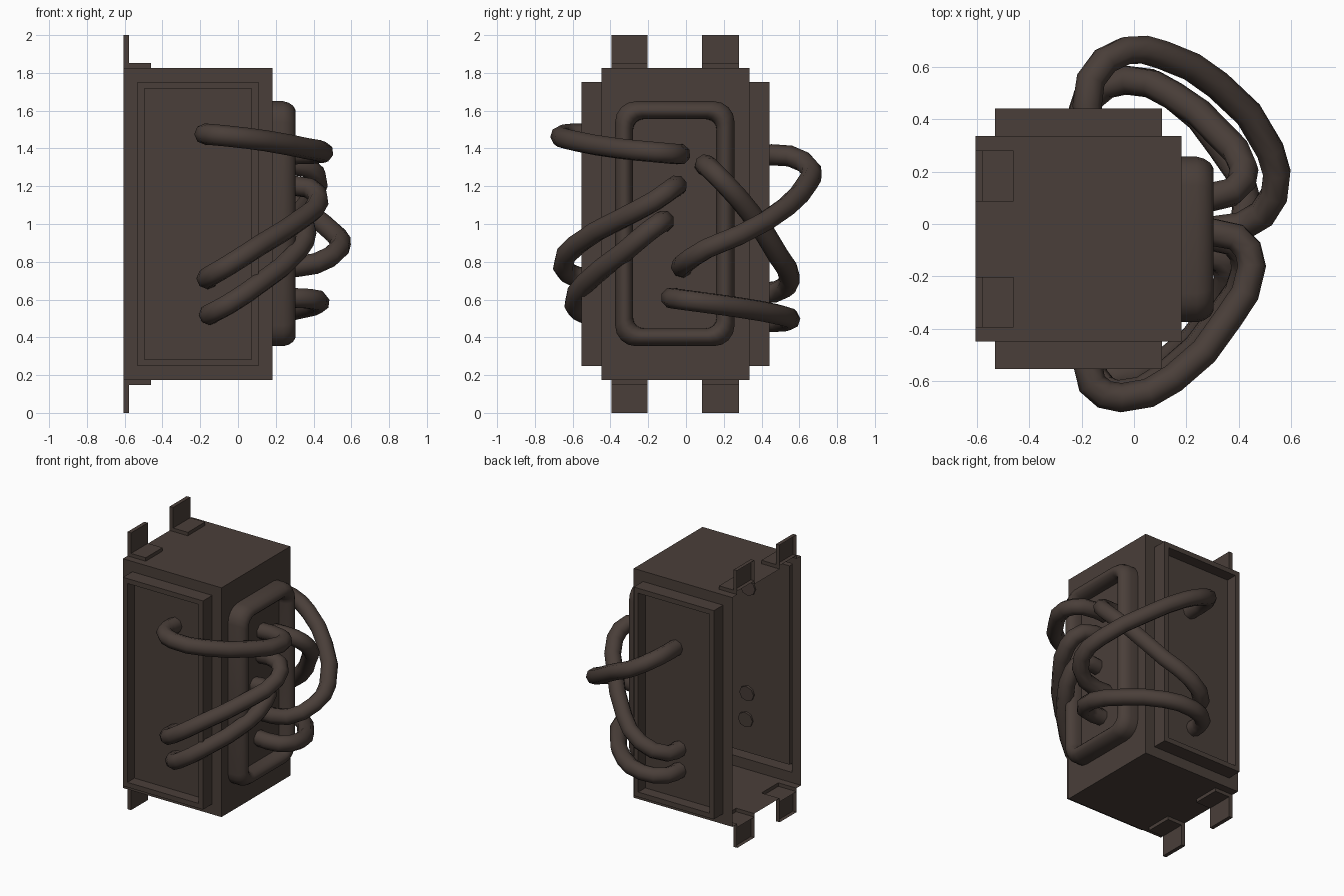
import bpy, bmesh, math
from mathutils import Vector

if "Cube" in bpy.data.objects:
    bpy.data.objects.remove(bpy.data.objects["Cube"])

mat = bpy.data.materials.new("dark brown metal")
mat.diffuse_color = (0.068, 0.049, 0.041, 1)
mat.use_nodes = True
mat.node_tree.nodes["Principled BSDF"].inputs["Base Color"].default_value = mat.diffuse_color

X0, X1, Y0, Y1, Z0, Z1 = -0.605, 0.182, -0.448, 0.336, 0.173, 1.827
TABS = [(-0.395, -0.203), (0.085, 0.28)]
TAB_X = -0.46


def finish(bm, name):
    bmesh.ops.remove_doubles(bm, verts=bm.verts, dist=0.0005)
    bmesh.ops.recalc_face_normals(bm, faces=bm.faces)
    me = bpy.data.meshes.new(name)
    bm.to_mesh(me)
    bm.free()
    me.materials.append(mat)
    ob = bpy.data.objects.new(name, me)
    bpy.context.collection.objects.link(ob)
    return ob


def smooth(ob, deg=50):
    bpy.ops.object.select_all(action='DESELECT')
    ob.select_set(True)
    bpy.context.view_layer.objects.active = ob
    bpy.ops.object.shade_smooth_by_angle(angle=math.radians(deg))


def quad(bm, *pts):
    return bm.faces.new([bm.verts.new(p) for p in pts])


def push(bm, face, vec):
    """Extrude one face and move it; returns the moved face."""
    new = bmesh.ops.extrude_discrete_faces(bm, faces=[face])['faces'][0]
    bmesh.ops.translate(bm, verts=new.verts, vec=vec)
    return new


def rounded_loop(bm, d, x, radius):
    """Rounded rectangle in the yz plane, shrunk by d."""
    y0, y1, z0, z1 = -0.375 + d, 0.257 - d, 0.353 + d, 1.65 - d
    r, vs = radius, []
    for i, (cy, cz) in enumerate([(y1 - r, z1 - r), (y0 + r, z1 - r), (y0 + r, z0 + r), (y1 - r, z0 + r)]):
        for k in range(5):
            a = math.pi / 2 * (i + k / 4)
            vs.append(bm.verts.new((x, cy + r * math.cos(a), cz + r * math.sin(a))))
    return vs


# housing: open at the back (-x), with raised recessed panels on both sides
bm = bmesh.new()
for y, s in ((Y0, -1), (Y1, 1)):
    f = quad(bm, (X0, y, Z0), (X1, y, Z0), (X1, y, Z1), (X0, y, Z1))
    bm.normal_update()
    bmesh.ops.inset_individual(bm, faces=[f], thickness=0.105)
    f = push(bm, f, (0, 0.105 * s, 0))
    bm.normal_update()
    bmesh.ops.inset_individual(bm, faces=[f], thickness=0.05)
    push(bm, f, (0, -0.08 * s, 0))
# roof and floor, with gaps where the tabs rise
ys = [Y0, *TABS[0], *TABS[1], Y1]
for z in (Z0, Z1):
    for i in range(5):
        for j, (xa, xb) in enumerate(((X0, TAB_X), (TAB_X, X1))):
            if j == 0 and i in (1, 3):
                continue
            quad(bm, (xa, ys[i], z), (xb, ys[i], z), (xb, ys[i + 1], z), (xa, ys[i + 1], z))
# wall around the bezel opening
rect = [bm.verts.new((X1, y, z)) for y, z in ((Y0, Z0), (Y1, Z0), (Y1, Z1), (Y0, Z1))]
hole = rounded_loop(bm, 0, X1, 0.11)
edges = [bm.edges.new((l[i], l[(i + 1) % len(l)])) for l in (rect, hole) for i in range(len(l))]
bmesh.ops.triangle_fill(bm, edges=edges, use_beauty=True, normal=(1, 0, 0))
finish(bm, "housing")

# rounded bezel with its recessed panel
bm = bmesh.new()
profile = [(0, X1, .11), (0, 0.24, .11), (0.008, 0.268, .105), (0.024, 0.292, .1), (0.045, 0.304, .09),
           (0.065, 0.3, .075), (0.082, 0.283, .065), (0.094, 0.255, .055), (0.095, 0.215, .055)]
loops = [rounded_loop(bm, *p) for p in profile]
for a, b in zip(loops, loops[1:]):
    n = len(a)
    for i in range(n):
        bm.faces.new((a[i], a[(i + 1) % n], b[(i + 1) % n], b[i]))
bm.faces.new(loops[-1])
smooth(finish(bm, "bezel"))


# mounting tabs: thin pressed brackets, hollow on the back
def tab_box(bm, x0, x1, y0, y1, z0, z1, flip):
    z0, z1 = (2 - z0, 2 - z1) if flip else (z0, z1)
    quad(bm, (x1, y0, z0), (x1, y1, z0), (x1, y1, z1), (x1, y0, z1))
    quad(bm, (x0, y0, z1), (x1, y0, z1), (x1, y1, z1), (x0, y1, z1))
    for y in (y0, y1):
        quad(bm, (x0, y, z0), (x1, y, z0), (x1, y, z1), (x0, y, z1))


for flip, level in ((False, "upper"), (True, "lower")):
    for i, (ya, yb) in enumerate(TABS):
        bm = bmesh.new()
        tab_box(bm, X0, TAB_X, ya, yb, Z1, 1.852, flip)
        tab_box(bm, X0, -0.577, ya, yb, 1.852, 2.0, flip)
        finish(bm, f"{level}_tab_{i + 1}")

# cables looping from the side panels to the bezel panel
cables = {
    "left_cable_top": [(-.17, -.46, 1.475), (-.16, -.61, 1.475), (-.05, -.663, 1.465), (.15, -.59, 1.44),
                       (.36, -.36, 1.40), (.45, -.16, 1.38), (.39, -.05, 1.37), (.2, -.04, 1.37)],
    "left_cable_middle": [(-.16, -.46, .71), (-.155, -.58, .72), (-.06, -.65, .775), (.12, -.58, .89),
                          (.34, -.34, 1.03), (.425, -.17, 1.12), (.38, -.07, 1.19), (.2, -.05, 1.2)],
    "left_cable_low": [(-.15, -.46, .52), (-.145, -.53, .525), (-.05, -.59, .575), (.12, -.53, .69),
                       (.31, -.33, .85), (.36, -.2, .96), (.33, -.13, 1.01), (.2, -.12, 1.01)],
    "right_cable_top": [(-.17, .35, 1.36), (-.165, .55, 1.36), (-.03, .662, 1.285), (.11, .645, 1.22),
                        (.32, .53, 1.09), (.52, .28, .94), (.535, .11, .87), (.41, -.01, .79), (.2, -.02, .77)],
    "right_cable_middle": [(-.2, .35, .64), (-.18, .47, .64), (-.02, .55, .71), (.15, .49, .83),
                           (.33, .34, 1.06), (.42, .21, 1.21), (.37, .12, 1.3), (.2, .1, 1.31)],
    "right_cable_low": [(-.2, .35, .485), (-.18, .48, .485), (-.04, .55, .495), (.15, .49, .52),
                        (.33, .3, .555), (.43, .09, .585), (.37, -.06, .605), (.2, -.07, .61)],
}
for name, pts in cables.items():
    cu = bpy.data.curves.new(name, 'CURVE')
    cu.dimensions = '3D'
    cu.bevel_depth = 0.056
    cu.bevel_resolution = 2
    cu.resolution_u = 2
    cu.use_fill_caps = True
    sp = cu.splines.new('BEZIER')
    sp.bezier_points.add(len(pts) - 1)
    for bp, p in zip(sp.bezier_points, pts):
        bp.co = p
        bp.handle_left_type = bp.handle_right_type = 'AUTO'
    cu.materials.append(mat)
    ob = bpy.data.objects.new(name, cu)
    bpy.context.collection.objects.link(ob)
    bpy.ops.object.select_all(action='DESELECT')
    ob.select_set(True)
    bpy.context.view_layer.objects.active = ob
    bpy.ops.object.convert(target='MESH')
    smooth(bpy.context.view_layer.objects.active, 60)
